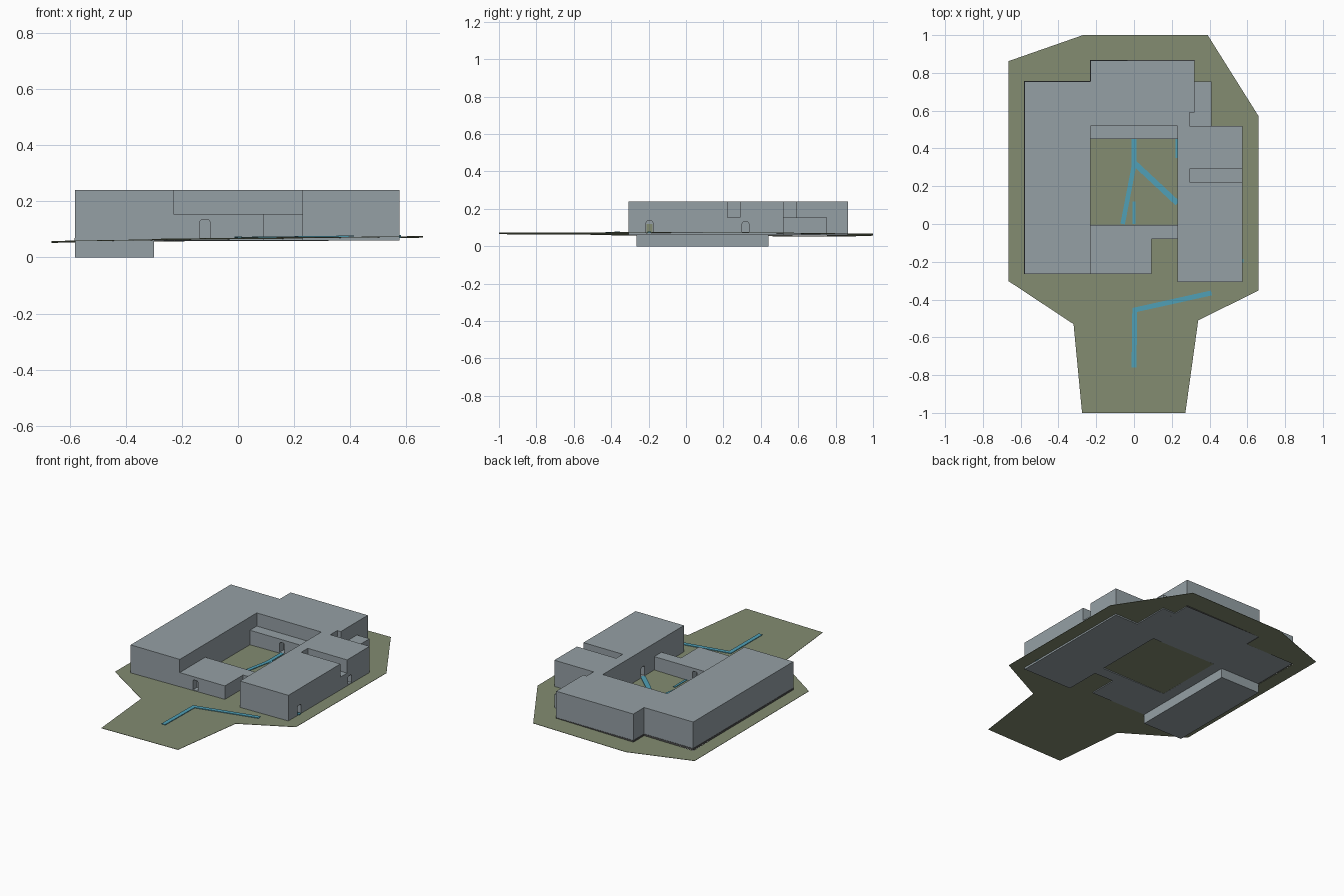
import bpy, bmesh, math
from mathutils import Vector

if "Cube" in bpy.data.objects:
    bpy.data.objects.remove(bpy.data.objects["Cube"])


def material(name, rgb):
    m = bpy.data.materials.new(name)
    m.diffuse_color = (*rgb, 1)
    m.use_nodes = True
    m.node_tree.nodes["Principled BSDF"].inputs["Base Color"].default_value = m.diffuse_color
    return m


WALL = material("wall_grey", (0.30, 0.35, 0.375))
BASE = material("dark_base", (0.085, 0.085, 0.085))
GRASS = material("grass_green", (0.225, 0.26, 0.165))
PATH = material("path_blue", (0.08, 0.35, 0.47))


def ground(x, y):
    return 0.066 + 0.013 * x - 0.004 * y


def finish(name, bm, *mats):
    me = bpy.data.meshes.new(name)
    bmesh.ops.recalc_face_normals(bm, faces=bm.faces)
    bm.to_mesh(me)
    bm.free()
    for m in mats:
        me.materials.append(m)
    ob = bpy.data.objects.new(name, me)
    bpy.context.collection.objects.link(ob)
    return ob


def prism(name, pts, z0, z1, *mats):
    bm = bmesh.new()
    f = bm.faces.new([bm.verts.new((x, y, z0)) for x, y in pts])
    up = bmesh.ops.extrude_face_region(bm, geom=[f], use_keep_orig=True)["geom"]
    bmesh.ops.translate(bm, vec=(0, 0, z1 - z0),
                        verts=[v for v in up if isinstance(v, bmesh.types.BMVert)])
    return finish(name, bm, *mats)


def rect(x0, y0, x1, y1):
    return [(x0, y0), (x1, y0), (x1, y1), (x0, y1)]


# Building volumes
tall = prism("main_wings", [
    (-.58, -.265), (-.23, -.265), (-.23, .52), (.23, .52), (.23, -.308), (.575, -.308),
    (.575, .223), (.295, .223), (.295, .29), (.575, .29), (.575, .52), (.295, .52),
    (.295, .59), (.32, .59), (.32, .865), (-.23, .865), (-.23, .755), (-.58, .755)],
    0.06, 0.24, WALL)
front = prism("low_front_wing", [
    (-.23, -.265), (.092, -.265), (.092, -.08), (.23, -.08), (.23, -.005), (-.23, -.005)],
    0.06, 0.155, WALL)
corridor = prism("courtyard_corridor", rect(-.23, .45, .23, .52), 0.06, 0.155, WALL)
prism("roof_slot_infill", rect(.295, .223, .575, .29), 0.06, 0.155, WALL)
prism("low_corner_block", [(.295, .52), (.41, .52), (.41, .755), (.32, .755),
                           (.32, .59), (.295, .59)], 0.06, 0.155, WALL)
prism("basement", rect(-.58, -.265, -.30, .44), 0.0, 0.06, WALL)


# Door niches with chamfered heads
def cut_door(ob, x, y, angle, z0=0.07, z1=0.135, hw=0.018, depth=0.04):
    out = Vector((math.cos(angle), math.sin(angle), 0))
    side = Vector((-out.y, out.x, 0))
    prof = [(-hw, z0), (hw, z0), (hw, z1 - .008), (hw - .006, z1),
            (-hw + .006, z1), (-hw, z1 - .008)]
    bm = bmesh.new()
    ends = [[bm.verts.new(Vector((x, y, z)) + side * s + out * d) for s, z in prof]
            for d in (-depth, 0.02)]
    for e in ends:
        bm.faces.new(e)
    for i in range(len(prof)):
        j = (i + 1) % len(prof)
        bm.faces.new((ends[0][i], ends[0][j], ends[1][j], ends[1][i]))
    cutter = finish("door_cutter", bm, WALL)
    cutter.hide_render = True
    mod = ob.modifiers.new("door", 'BOOLEAN')
    mod.operation, mod.object, mod.solver = 'DIFFERENCE', cutter, 'EXACT'
    bpy.context.view_layer.objects.active = ob
    bpy.ops.object.modifier_apply(modifier=mod.name)
    bpy.data.objects.remove(cutter)


H = math.pi / 2
cut_door(front, -.118, -.265, -H)
cut_door(front, -.06, -.005, H)
cut_door(corridor, 0.0, .45, -H)
cut_door(tall, .575, -.195, 0)
cut_door(tall, .575, .318, 0, z0=.077, z1=.13)
cut_door(tall, .23, .11, math.pi)

# Shadowed base strip along the rear and left walls
for i, (a, b) in enumerate([((-.58, -.265), (-.58, .755)), ((-.58, .755), (-.23, .755)),
                            ((-.23, .755), (-.23, .865)), ((-.23, .865), (.32, .865))]):
    xs, ys = sorted((a[0], b[0])), sorted((a[1], b[1]))
    t = 0.002
    prism("base_strip_%d" % (i + 1), rect(xs[0] - t, ys[0] - (0 if i % 2 == 0 else t),
                                          xs[1] + t, ys[1] + t), 0.058, 0.07, BASE)

# Site surface, open below the building
outer = [(-.27, 1), (.39, 1), (.66, .57), (.66, -.352), (.34, -.51), (.272, -1),
         (-.275, -1), (-.32, -.53), (-.665, -.302), (-.665, .862)]
hole = [(-.58, -.265), (.092, -.265), (.092, -.08), (.23, -.08), (.23, -.308), (.575, -.308),
        (.575, .52), (.41, .52), (.41, .755), (.32, .755), (.32, .865), (-.23, .865),
        (-.23, .755), (-.58, .755)]


def site(name, *loops):
    bm = bmesh.new()
    for pts in loops:
        vs = [bm.verts.new((x, y, 0)) for x, y in pts]
        for a, b in zip(vs, vs[1:] + vs[:1]):
            bm.edges.new((a, b))
    bmesh.ops.triangle_fill(bm, edges=bm.edges[:], use_beauty=True, normal=(0, 0, 1))
    up = bmesh.ops.extrude_face_region(bm, geom=bm.faces[:], use_keep_orig=True)["geom"]
    top = {v for v in up if isinstance(v, bmesh.types.BMVert)}
    for v in bm.verts:
        v.co.z = ground(v.co.x, v.co.y) - (0 if v in top else 0.002)
    finish(name, bm, GRASS)


site("grounds", outer, hole)
site("courtyard_lawn", rect(-.23, -.005, .23, .45))


# Footpaths draped on the ground
def footpath(name, pts, width, lift=0.005):
    p = [Vector(q) for q in pts]
    bm = bmesh.new()
    rings = []
    for i, c in enumerate(p):
        d0 = (c - p[max(i - 1, 0)]).normalized() if i else (p[1] - c).normalized()
        d1 = (p[i + 1] - c).normalized() if i < len(p) - 1 else d0
        t = (d0 + d1).normalized()
        n = Vector((-t.y, t.x)) * (width / 2 / max(t.dot(d0), .5))
        g = ground(c.x, c.y)
        rings.append([bm.verts.new((q.x, q.y, z)) for q, z in
                      ((c + n, g + .001), (c - n, g + .001),
                       (c - n, g + lift), (c + n, g + lift))])
    for a, b in zip(rings, rings[1:]):
        for k in range(4):
            m = (k + 1) % 4
            bm.faces.new((a[k], a[m], b[m], b[k]))
    bm.faces.new(rings[0])
    bm.faces.new(rings[-1])
    finish(name, bm, PATH)


footpath("approach_path", [(0, -.76), (.004, -.455), (.41, -.365)], .026)
footpath("courtyard_path", [(0, .45), (0, .31), (-.06, 0)], .024)
footpath("courtyard_branch", [(.005, .32), (.23, .11)], .03, .004)
footpath("courtyard_spur", [(0, .12), (0, 0)], .014, .0045)
footpath("courtyard_edge_path", [(.224, .45), (.224, .35)], .01)

# Side entrance: back panel and path strip
prism("side_entrance_panel", rect(.535, -.211, .539, -.179), .07, .12, GRASS)
prism("side_entrance_path", rect(.539, -.205, .58, -.186), .07, .08, PATH)
